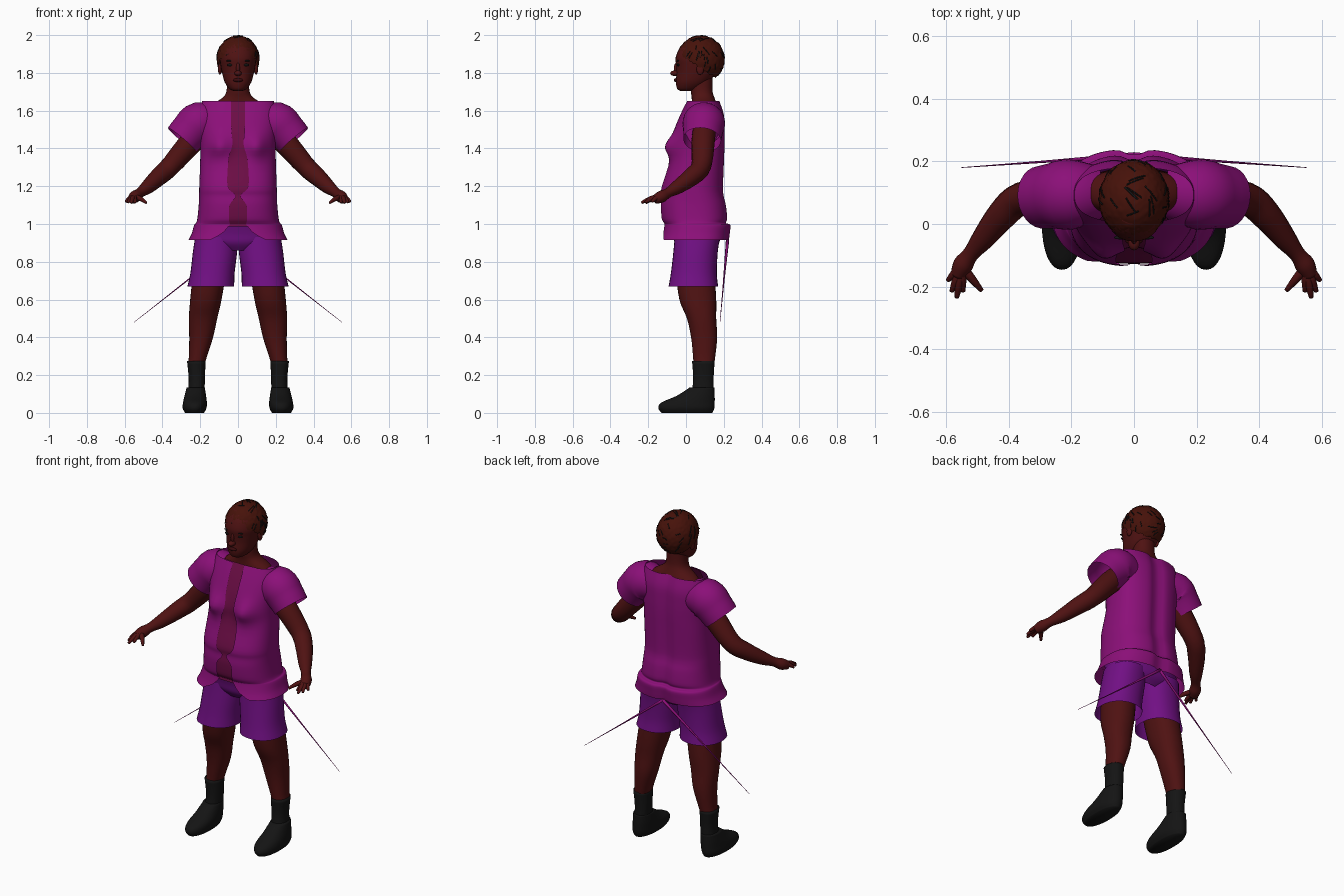
import bpy, bmesh, math, random
from mathutils import Vector, noise

random.seed(4)
cube = bpy.data.objects.get("Cube")
if cube:
    bpy.data.objects.remove(cube, do_unlink=True)


def material(name, r, g, b):
    mat = bpy.data.materials.new(name)
    mat.use_nodes = True
    mat.diffuse_color = (r, g, b, 1)
    shader = next(n for n in mat.node_tree.nodes if n.type == 'BSDF_PRINCIPLED')
    shader.inputs["Base Color"].default_value = (r, g, b, 1)
    shader.inputs["Roughness"].default_value = .8
    return mat


SKIN = material("dark_skin", .078, .006, .006)
HAIR = material("brown_hair", .062, .006, .003)
SHIRT = material("magenta_cloth", .26, .005, .19)
PANEL = material("plum_cloth", .15, .004, .06)
SHORTS = material("violet_cloth", .165, .005, .23)
BLACK = material("black", .007, .007, .007)
LIPS = material("dark_lips", .04, .003, .004)


def finish(name, bm, mat, mirror=False):
    bmesh.ops.recalc_face_normals(bm, faces=bm.faces)
    mesh = bpy.data.meshes.new(name)
    bm.to_mesh(mesh)
    bm.free()
    mesh.materials.append(mat)
    mesh.shade_smooth()
    obj = bpy.data.objects.new(name, mesh)
    bpy.context.collection.objects.link(obj)
    if mirror:
        obj.modifiers.new("Mirror", 'MIRROR').use_mirror_merge = False
    return obj


def spline(rows, steps=4):
    """Pass a smooth curve through rows of numbers."""
    out = []
    for i in range(len(rows) - 1):
        a, b, c, d = (rows[max(0, min(j, len(rows) - 1))] for j in range(i - 1, i + 3))
        for s in range(steps):
            t = s / steps
            out.append([q + t / 2 * (r - p + t * (2*p - 5*q + 4*r - s4 + t * (3*(q - r) + s4 - p)))
                        for p, q, r, s4 in zip(a, b, c, d)])
    return out + [list(rows[-1])]


def loft(name, rings, mat, mirror=False, closed=True, cap=False):
    bm = bmesh.new()
    rows = [[bm.verts.new(p) for p in ring] for ring in rings]
    n = len(rows[0])
    for lo, hi in zip(rows, rows[1:]):
        for i in range(n if closed else n - 1):
            j = (i + 1) % n
            bm.faces.new((lo[i], lo[j], hi[j], hi[i]))
    if cap:
        bm.faces.new(rows[0])
        bm.faces.new(rows[-1])
    return finish(name, bm, mat, mirror)


def outline(cx, rx, front, back, z, power=2.2, start=0, end=math.tau, count=32):
    """Rounded horizontal section; the angle runs from the front."""
    ring = []
    for i in range(count):
        t = start + (end - start) * i / (count if end - start > 6.28 else count - 1)
        s, c = math.sin(t), math.cos(t)
        ring.append(Vector((cx + rx * math.copysign(abs(s) ** (2 / power), s),
                            (front + back) / 2 - (back - front) / 2
                            * math.copysign(abs(c) ** (2 / power), c), z)))
    return ring


def body(name, rows, mat, mirror=False, cap=False):
    return loft(name, [outline(*r) for r in spline(rows)], mat, mirror, True, cap)


def tube(name, rows, mat, cap=True, sides=16):
    """Round tube through x, y, z, radius rows, on both sides."""
    rows = spline(rows)
    pts = [Vector(r[:3]) for r in rows]
    rings = []
    for i, p in enumerate(pts):
        axis = pts[min(i + 1, len(pts) - 1)] - pts[max(i - 1, 0)]
        turn = axis.to_track_quat('Z', 'Y')
        rings.append([p + turn @ Vector((math.cos(a), math.sin(a), 0)) * rows[i][3]
                      for a in (math.tau * k / sides for k in range(sides))])
    return loft(name, rings, mat, True, True, cap)


def ellipsoid(name, loc, size, mat, mirror=False):
    bm = bmesh.new()
    bmesh.ops.create_uvsphere(bm, u_segments=16, v_segments=10, radius=1)
    for v in bm.verts:
        v.co = Vector(loc) + v.co * Vector(size)
    return finish(name, bm, mat, mirror)


# Shirt: half width, front, back, height, half width of the front opening
shirt_rows = [
    (.262, -.137, .230, .915, .15), (.245, -.125, .235, .95, .085),
    (.232, -.115, .238, .995, .045), (.222, -.118, .215, 1.005, .045),
    (.215, -.13, .222, 1.03, .048), (.208, -.135, .215, 1.1, .045),
    (.206, -.13, .203, 1.15, .012), (.205, -.13, .2, 1.2, .055),
    (.2, -.085, .205, 1.34, .05), (.2, -.078, .208, 1.42, .03),
    (.205, -.062, .208, 1.5, .035), (.205, -.03, .203, 1.58, .038),
    (.19, .005, .18, 1.65, .037)]


def drape(p):
    """Chest fullness and the hollow along the spine."""
    if p.y < .05:
        p.y -= .042 * math.exp(-((abs(p.x) - .1) / .055) ** 2 - ((p.z - 1.41) / .06) ** 2)
    else:
        p.y -= .02 * math.exp(-(p.x / .035) ** 2)
    return p


shirt_rings, panel_rings = [], []
for rx, front, back, z, gap in spline(shirt_rows):
    edge = math.asin((gap / rx) ** 1.25)
    shirt_rings.append([drape(p) for p in outline(0, rx, front, back, z, 2.5,
                                                  edge, math.tau - edge, 72)])
    if z > .985:
        panel_rings.append([drape(p) for p in outline(0, rx, front + .008, back, z, 2.5,
                                                      -.5, .5, 16)])
loft("shirt", shirt_rings, SHIRT, closed=False)
loft("undershirt_front", panel_rings, PANEL, closed=False)
tube("sleeves", [(.11, .1, 1.53, .085), (.2, .095, 1.535, .112),
                 (.255, .09, 1.49, .105), (.295, .085, 1.445, .1)], SHIRT, False, 28)
tube("tie_strings", [(0, .22, .915, .009), (.27, .2, .7, .004), (.55, .18, .48, .001)],
     SHIRT, True, 6)

# Shorts
body("shorts_seat", [(0, .1, -.03, .14, .86), (0, .2, -.06, .175, .9),
                     (0, .228, -.07, .185, .95), (0, .21, -.09, .19, 1.02)], SHORTS)
body("shorts_legs", [(.144, .124, -.092, .17, .67), (.135, .117, -.08, .163, .74),
                     (.122, .117, -.067, .168, .85), (.115, .112, -.06, .18, .93)],
     SHORTS, True)

# Legs, socks and shoes
body("legs", [(.222, .044, .04, .148, .25), (.212, .048, .037, .155, .3),
              (.195, .063, .027, .165, .4), (.185, .075, .005, .16, .5),
              (.17, .083, -.035, .16, .6), (.15, .088, -.055, .15, .75)], SKIN, True)
body("socks", [(.222, .044, .03, .148, .1), (.218, .043, .038, .146, .18),
               (.221, .049, .032, .152, .275)], BLACK, True, True)
body("shoes", [(.23, .05, -.13, .14, 0), (.23, .063, -.146, .15, .025),
               (.228, .063, -.13, .152, .055), (.226, .057, -.05, .152, .09),
               (.224, .048, .02, .15, .135)], BLACK, True, True)

# Arms and hands
tube("arms", [(.15, .1, 1.53, .06), (.25, .09, 1.43, .062), (.36, .08, 1.305, .053),
              (.42, .03, 1.25, .048), (.48, -.045, 1.195, .037),
              (.52, -.095, 1.165, .026), (.545, -.13, 1.145, .032),
              (.562, -.165, 1.13, .024)], SKIN)
palm = (.55, -.135, 1.145)
for finger, tip in {"index": (.545, -.215, 1.115), "middle": (.565, -.235, 1.113),
                    "ring": (.582, -.215, 1.115), "little": (.594, -.18, 1.118),
                    "thumb": (.486, -.212, 1.112)}.items():
    middle = Vector(palm).lerp(Vector(tip), .55) + Vector((0, 0, .006))
    tube(finger + "_fingers", [(*palm, .016), (*middle, .013), (*tip, .007)], SKIN, True, 8)

# Neck, shoulders and head
body("neck_and_shoulders", [(0, .17, .02, .18, 1.45), (0, .17, .025, .175, 1.58),
                            (0, .14, .03, .165, 1.63), (0, .08, .03, .15, 1.67),
                            (0, .06, .025, .14, 1.71), (0, .058, .025, .14, 1.8)], SKIN)
body("head", [(0, .025, -.03, .03, 1.705), (0, .046, -.046, .07, 1.715),
              (0, .07, -.054, .12, 1.75), (0, .084, -.05, .16, 1.8),
              (0, .092, -.052, .18, 1.84), (0, .096, -.055, .19, 1.88),
              (0, .088, -.035, .18, 1.93), (0, .06, 0, .14, 1.97)], SKIN, cap=True)
ellipsoid("nose_tip", (0, -.058, 1.798), (.019, .026, .015), SKIN)
ellipsoid("nose_bridge", (0, -.05, 1.825), (.01, .014, .03), SKIN)
ellipsoid("lips", (0, -.053, 1.762), (.028, .012, .01), LIPS)
ellipsoid("ears", (.096, .075, 1.82), (.01, .02, .03), SKIN, True)
ellipsoid("eyes", (.042, -.041, 1.842), (.017, .007, .007), BLACK, True)
ellipsoid("eyebrows", (.043, -.043, 1.864), (.021, .006, .004), BLACK, True)

# Hair: bumpy cap cut along a sloping hairline
centre, size = Vector((0, .078, 1.873)), Vector((.112, .126, .124))


def below_hairline(p):
    return p.z < 1.87 - .65 * p.y


bm = bmesh.new()
bmesh.ops.create_icosphere(bm, subdivisions=5, radius=1)
for v in bm.verts:
    v.co = centre + v.co * size * (1 + .03 * noise.noise(v.co * 12))
bmesh.ops.delete(bm, geom=[v for v in bm.verts if below_hairline(v.co)], context='VERTS')
finish("hair", bm, HAIR)

# Dark partings that wind over the hair
curve = bpy.data.curves.new("hair_partings", 'CURVE')
curve.dimensions = '3D'
curve.bevel_depth = .0025
curve.bevel_resolution = 1
curve.materials.append(BLACK)
for _ in range(70):
    aim = Vector([random.gauss(0, 1) for _ in range(3)]).normalized()
    side = aim.orthogonal().normalized()
    side.rotate(aim.to_track_quat('Z', 'Y'))
    points = [centre + (aim + side * .1 * k).normalized() * size * 1.005 for k in range(6)]
    if any(below_hairline(p) for p in points):
        continue
    strand = curve.splines.new('POLY')
    strand.points.add(len(points) - 1)
    for point, p in zip(strand.points, points):
        point.co = (*p, 1)
bpy.context.collection.objects.link(bpy.data.objects.new("hair_partings", curve))
